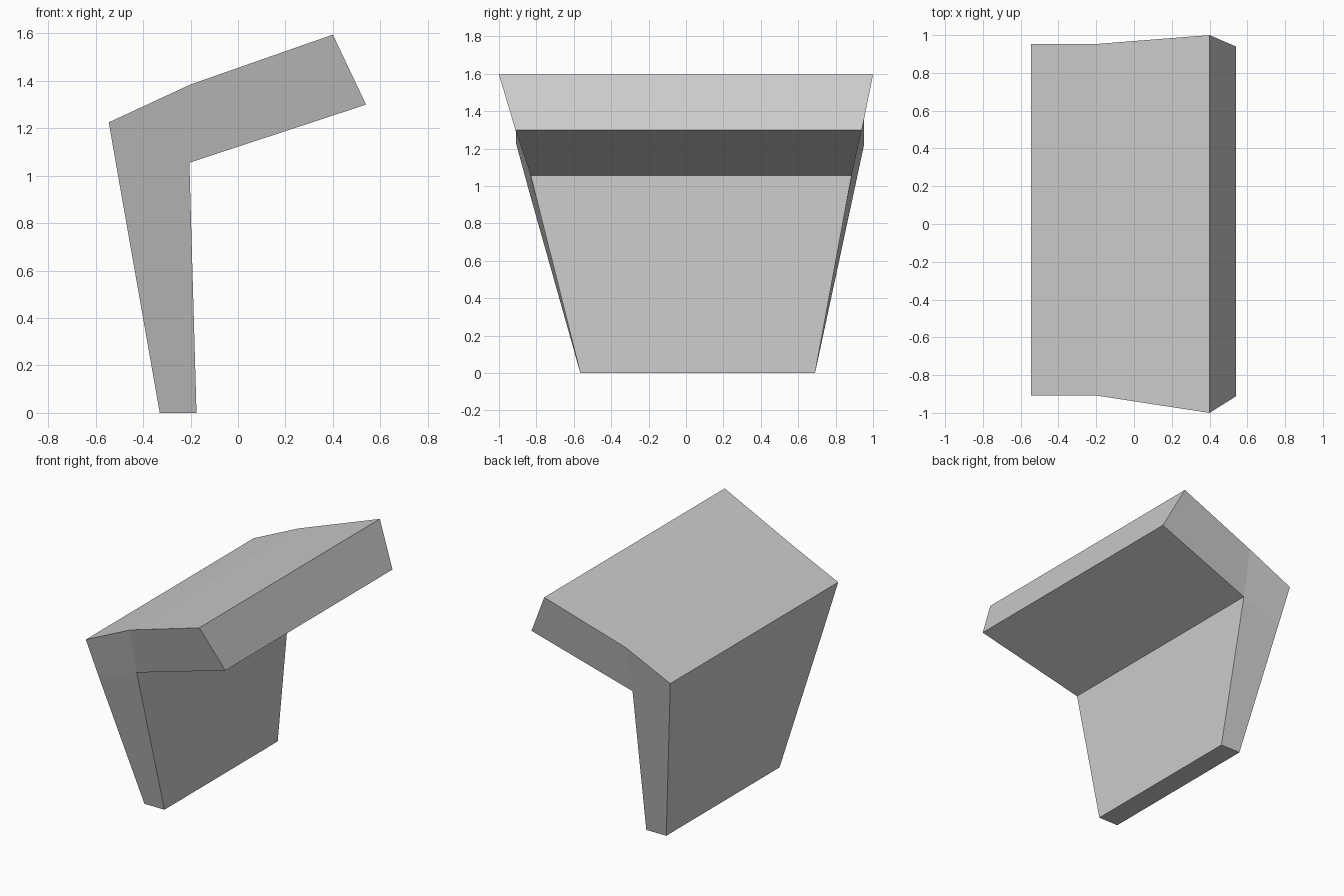
import bpy
import bmesh

cube = bpy.data.objects.get("Cube")
if cube:
    bpy.data.objects.remove(cube, do_unlink=True)

# Plain grey material
grey = bpy.data.materials.new("light grey")
grey.use_nodes = True
colour = (0.6, 0.6, 0.6, 1)
grey.diffuse_color = colour
grey.node_tree.nodes["Principled BSDF"].inputs["Base Color"].default_value = colour

# Profile corners: x, z, front y, back y
corners = [
    (-0.33, 0.0, -0.565, 0.69),     # foot, outer
    (-0.175, 0.0, -0.565, 0.69),    # foot, inner
    (-0.205, 1.055, -0.83, 0.885),  # inner elbow
    (0.54, 1.30, -0.912, 0.94),     # arm tip, lower
    (0.40, 1.595, -1.0, 1.0),       # arm tip, upper
    (-0.20, 1.385, -0.908, 0.953),  # top bend
    (-0.545, 1.225, -0.908, 0.953), # outer shoulder
    (-0.497, 0.95, -0.833, 0.894),  # outer edge of the leg
]

bm = bmesh.new()
front = [bm.verts.new((x, y0, z)) for x, z, y0, y1 in corners]
back = [bm.verts.new((x, y1, z)) for x, z, y0, y1 in corners]

# Strip of faces around the profile
for i in range(len(corners)):
    j = (i + 1) % len(corners)
    bm.faces.new((front[i], back[i], back[j], front[j]))

# Leg, shoulder and arm side panels
for panel in ((0, 1, 2, 7), (7, 2, 5, 6), (2, 3, 4, 5)):
    for side in (front, back):
        bm.faces.new([side[k] for k in panel])

bmesh.ops.recalc_face_normals(bm, faces=bm.faces)
mesh = bpy.data.meshes.new("bent_slab")
bm.to_mesh(mesh)
bm.free()
mesh.materials.append(grey)
slab = bpy.data.objects.new("bent_slab", mesh)
bpy.context.collection.objects.link(slab)
